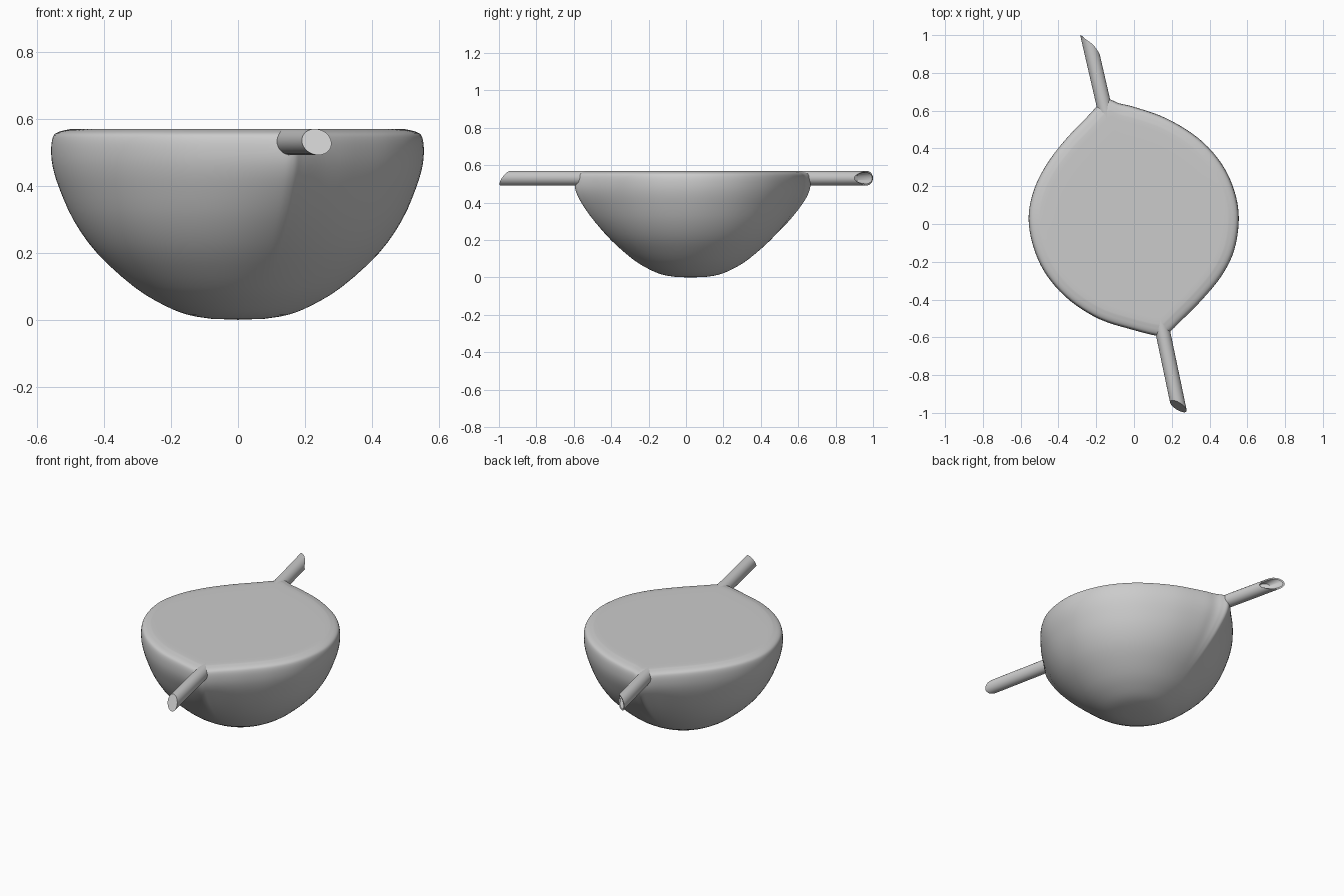
import bpy, bmesh, math
from mathutils import Vector

if "Cube" in bpy.data.objects:
    bpy.data.objects.remove(bpy.data.objects["Cube"])

CENTRE = Vector((0, 0.025))

# outline of the flat top, counter-clockwise from the right
OUTLINE = [(.555, .03), (.53, .18), (.46, .325), (.34, .455), (.17, .56), (0, .62),
           (-.075, .638), (-.115, .655), (-.15, .665), (-.19, .63), (-.25, .565), (-.36, .45),
           (-.46, .32), (-.53, .18), (-.558, .03), (-.53, -.13), (-.46, -.275),
           (-.34, -.405), (-.18, -.505), (0, -.562), (.12, -.592), (.165, -.592),
           (.195, -.567), (.25, -.512), (.35, -.412), (.46, -.28), (.53, -.14)]
# bowl section: radius, height
PROFILE = [(.08, .003), (.15, .015), (.22, .043), (.31, .098), (.42, .198), (.49, .297),
           (.533, .395), (.552, .46), (.556, .51), (.551, .545), (.538, .559),
           (.51, .567), (.47, .57), (.25, .57)]


def catmull(pts, n, closed):
    pts = [Vector(p) for p in pts]
    m, out = len(pts), []
    for i in range(m if closed else m - 1):
        idx = [(i + k) % m if closed else min(max(i + k, 0), m - 1) for k in (-1, 0, 1, 2)]
        a, b, c, d = (pts[k] for k in idx)
        for j in range(n):
            t = j / n
            out.append(b + (c - a) * t / 2 + (2 * a - 5 * b + 4 * c - d) * t * t / 2
                       + (3 * b - a - 3 * c + d) * t ** 3 / 2)
    if not closed:
        out.append(pts[-1])
    return out


def loft(name, rings, start=None, end=None, angle=50):
    bm = bmesh.new()
    rows = [[bm.verts.new(p) for p in r] for r in rings]
    n = len(rows[0])
    for a, b in zip(rows, rows[1:]):
        for i in range(n):
            bm.faces.new((a[i], a[(i + 1) % n], b[(i + 1) % n], b[i]))
    for row, tip in ((rows[0], start), (rows[-1], end)):
        if tip is None:
            bm.faces.new(row)
        else:
            v = bm.verts.new(tip)
            for i in range(n):
                bm.faces.new((row[i], row[(i + 1) % n], v))
    bmesh.ops.recalc_face_normals(bm, faces=bm.faces)
    me = bpy.data.meshes.new(name)
    bm.to_mesh(me)
    bm.free()
    ob = bpy.data.objects.new(name, me)
    bpy.context.collection.objects.link(ob)
    bpy.ops.object.select_all(action='DESELECT')
    ob.select_set(True)
    bpy.context.view_layer.objects.active = ob
    bpy.ops.object.shade_smooth_by_angle(angle=math.radians(angle))
    return ob


# bowl body: round at the base, blending to the pointed outline near the rim
outline = catmull(OUTLINE, 5, True)
rings = []
for r, z in catmull(PROFILE, 3, False):
    t = min(max((z - .1) / .4, 0), 1)
    w = t * t * (3 - 2 * t)
    ring = []
    for p in outline:
        d = p - CENTRE
        q = CENTRE + d.normalized() * r * (1 - w) + d * (r / .556) * w
        ring.append((q.x, q.y, z))
    rings.append(ring)
loft("bowl_body", rings, (0, .025, 0), (0, .025, .57))


# spouts: round bars along a slanted axis, with shaped ends
def spout(name, base, direction, end_y, hollow):
    axis = Vector(direction).normalized()
    side = Vector((abs(axis.y), -axis.x * math.copysign(1, axis.y), 0))
    base = Vector(base)

    def ring(radius, along):
        pts = []
        for i in range(32):
            a = i * math.tau / 32
            u, v = math.cos(a), math.sin(a)
            o = side * u * radius + Vector((0, 0, v * radius))
            s = along if isinstance(along, float) else (along(u, v) - base.y - o.y) / axis.y
            pts.append(base + o + axis * s)
        return pts

    rows = [ring(.039, 0.0), ring(.039, end_y)]
    if hollow:
        # scooped mouth
        rows += [ring(.031, lambda u, v: end_y(u, v) - .004),
                 ring(.022, lambda u, v: .90 - .02 * u)]
    loft(name, rows, angle=40)


spout("front_spout", (.125, -.44, .531), (.205, -.98, 0),
      lambda u, v: -.965 - .02 * u + .025 * v, False)
spout("back_spout", (-.125, .48, .531), (-.225, .975, 0),
      lambda u, v: .965 - .035 * u - .03 * max(u, 0) * (1 - v * v), True)
